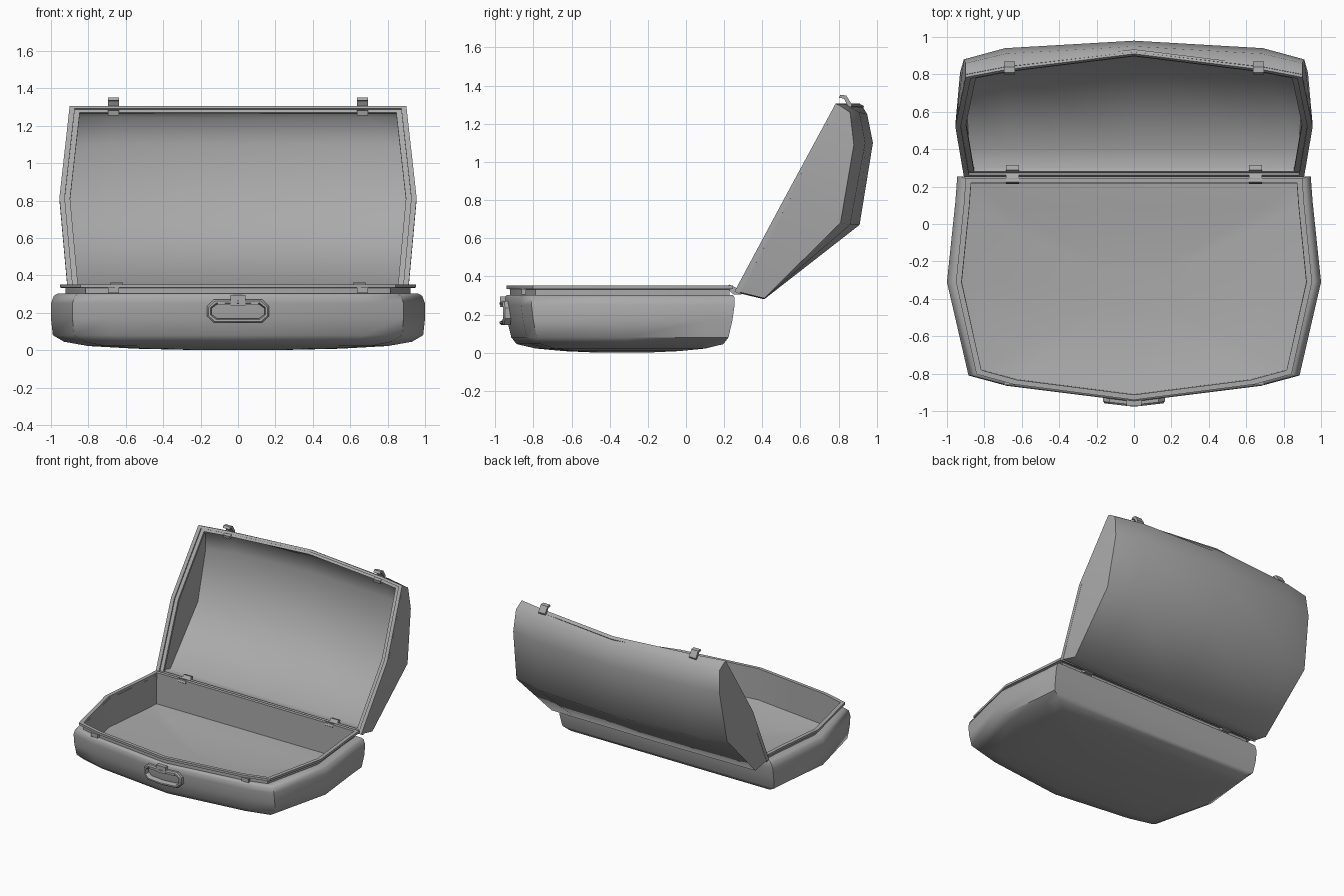
import bpy, bmesh, math
from mathutils import Vector

if "Cube" in bpy.data.objects:
    bpy.data.objects.remove(bpy.data.objects["Cube"])

GREY = bpy.data.materials.new("dark_grey")
GREY.diffuse_color = (.4, .4, .4, 1)
GREY.use_nodes = True
GREY.node_tree.nodes["Principled BSDF"].inputs["Base Color"].default_value = GREY.diffuse_color


def finish(name, bm, angle=35):
    bmesh.ops.recalc_face_normals(bm, faces=bm.faces)
    me = bpy.data.meshes.new(name)
    bm.to_mesh(me)
    bm.free()
    me.materials.append(GREY)
    ob = bpy.data.objects.new(name, me)
    bpy.context.collection.objects.link(ob)
    bpy.ops.object.select_all(action='DESELECT')
    ob.select_set(True)
    bpy.context.view_layer.objects.active = ob
    bpy.ops.object.shade_smooth_by_angle(angle=math.radians(angle))
    return ob


def loft(name, rings, cap=False, loop=False, angle=35):
    """Bridge closed rings in order; cap the ends or join last to first."""
    bm = bmesh.new()
    rows = [[bm.verts.new(p) for p in r] for r in rings]
    pairs = list(zip(rows, rows[1:])) + ([(rows[-1], rows[0])] if loop else [])
    n = len(rows[0])
    for a, b in pairs:
        for i in range(n):
            j = (i + 1) % n
            bm.faces.new((a[i], a[j], b[j], b[i]))
    if cap:
        for r in (rows[0], rows[-1]):
            bm.faces.new(r)
    return finish(name, bm, angle)


def mirror_loop(half):
    """Complete a right-hand half outline with its mirrored points."""
    return half + [(-p[0], *p[1:]) for p in reversed(half) if p[0] > 0]


def extrude_x(name, yz, x, width):
    """Side profile extruded across x."""
    return loft(name, [[(x + s * width / 2, y, z) for y, z in yz] for s in (-1, 1)],
                cap=True)


def box(name, lo, hi):
    yz = [(lo[1], lo[2]), (hi[1], lo[2]), (hi[1], hi[2]), (lo[1], hi[2])]
    return extrude_x(name, yz, (lo[0] + hi[0]) / 2, hi[0] - lo[0])


# Base tray: one outline, lofted up the outside, over the lip and down inside
OUT = mirror_loop([(0, -.95), (.68, -.865), (.885, -.81), (1, -.31),
                   (.955, .12), (.945, .255)])
CY = -.33


def ring(z, sx, sy):
    return [(x * sx, CY + (y - CY) * sy, z) for x, y in OUT]


levels = [(0, .2, .2), (.008, .55, .5), (.022, .80, .74), (.045, .93, .90),
          (.08, .99, .945), (.17, 1, .98), (.25, 1, 1), (.29, .985, 1),
          (.302, .965, .985), (.302, .92, .955), (.332, .92, .955),
          (.334, .952, .985), (.352, .952, .985), (.352, .922, .94),
          (.105, .922, .935), (.075, .72, .72), (.05, .45, .45), (.04, .2, .2)]
loft("base_tray", [ring(*l) for l in levels], cap=True, angle=52)

# Lid shell: side profiles at five stations, closed by faceted end walls
mid = [(.29, .31), (.41, .28), (.91, .67), (.98, 1.10), (.95, 1.25), (.92, 1.30)]
quarter = [(.285, .31), (.41, .283), (.86, .67), (.94, 1.10), (.91, 1.26), (.84, 1.30)]
end = [(.27, .32), (.41, .285), (.81, .68), (.88, 1.09), (.86, 1.26), (.80, 1.30)]
end_x = [.91, .90, .93, .91, .90, .90]
bm = bmesh.new()
rows = []
for prof, xs in ((end, [-x for x in end_x]), (quarter, [-.69] * 6), (mid, [0] * 6),
                 (quarter, [.69] * 6), (end, end_x)):
    rows.append([bm.verts.new((x, y, z)) for x, (y, z) in zip(xs, prof)])
for a, b in zip(rows, rows[1:]):
    for i in range(5):
        bm.faces.new((a[i], b[i], b[i + 1], a[i + 1]))
for row, s in ((rows[0], -1), (rows[-1], 1)):
    m = bm.verts.new((s * .955, .535, .81))
    for i in range(5):
        bm.faces.new((m, row[i], row[i + 1]))
bmesh.ops.recalc_face_normals(bm, faces=bm.faces)
centre = Vector((0, .65, .8))
if sum((f.calc_center_median() - centre).dot(f.normal) for f in bm.faces) < 0:
    bmesh.ops.reverse_faces(bm, faces=bm.faces)
# thickness: inner skin offset from the outer one
outer = bm.verts[:]
bm.normal_update()
inner = {v: bm.verts.new(v.co - v.normal * min(.035, .025 * v.calc_shell_factor()))
         for v in outer}
edges = [e for e in bm.edges if e.is_boundary]
for f in bm.faces[:]:
    bm.faces.new([inner[v] for v in reversed(f.verts)])
for e in edges:
    a, b = e.verts
    bm.faces.new((a, b, inner[b], inner[a]))
finish("lid_shell", bm, 70)

# Lid rim: stepped strip following the opening
LID = mirror_loop([(0, .92, 1.30), (.69, .835, 1.30), (.90, .795, 1.30),
                   (.955, .53, .81), (.91, .265, .315)])
lc = Vector((0, .55, .81))
nrm = Vector((0, .876, -.483))


def lid_ring(s, n):
    return [lc + (Vector(p) - lc) * s + nrm * n for p in LID]


loft("lid_rim", [lid_ring(1.0, -.012), lid_ring(1.0, .016), lid_ring(.94, .016),
                 lid_ring(.94, -.002), lid_ring(.97, -.002), lid_ring(.97, -.012)],
     loop=True)

# Hinges, lid latches and their catches on the base
hinge = [(.215, .335), (.25, .305), (.29, .305), (.315, .355), (.29, .362),
         (.272, .335), (.225, .358)]
hook = [(.80, 1.335), (.81, 1.352), (.84, 1.348), (.87, 1.30), (.855, 1.265),
        (.805, 1.255), (.80, 1.28), (.84, 1.29), (.845, 1.30), (.828, 1.333)]
for side, s in (("left", -1), ("right", 1)):
    extrude_x("hinge_" + side, hinge, s * .65, .07)
    extrude_x("lid_latch_" + side, hook, s * .665, .06)
    box("latch_catch_" + side, (s * .665 - .03, -.862, .305), (s * .665 + .03, -.84, .335))

# Carry handle: chamfered loop with a T-shaped mount
HALF = [(0, .145), (.13, .145), (.165, .18), (.165, .235), (.13, .27), (0, .27)]
H = mirror_loop(HALF)


def handle_ring(inset, dy):
    k, zc = inset, .2075
    return [(x * (1 - k / .165), -.955 + .11 * abs(x) + dy, zc + (z - zc) * (1 - k / .0625))
            for x, z in H]


loft("handle", [handle_ring(0, .02), handle_ring(0, -.012), handle_ring(.008, -.022),
                handle_ring(.018, -.022), handle_ring(.024, -.01), handle_ring(.024, .02)],
     loop=True)
box("handle_mount", (-.04, -.974, .24), (.04, -.93, .295))
box("handle_crossbar", (-.11, -.966, .242), (.11, -.925, .262))
